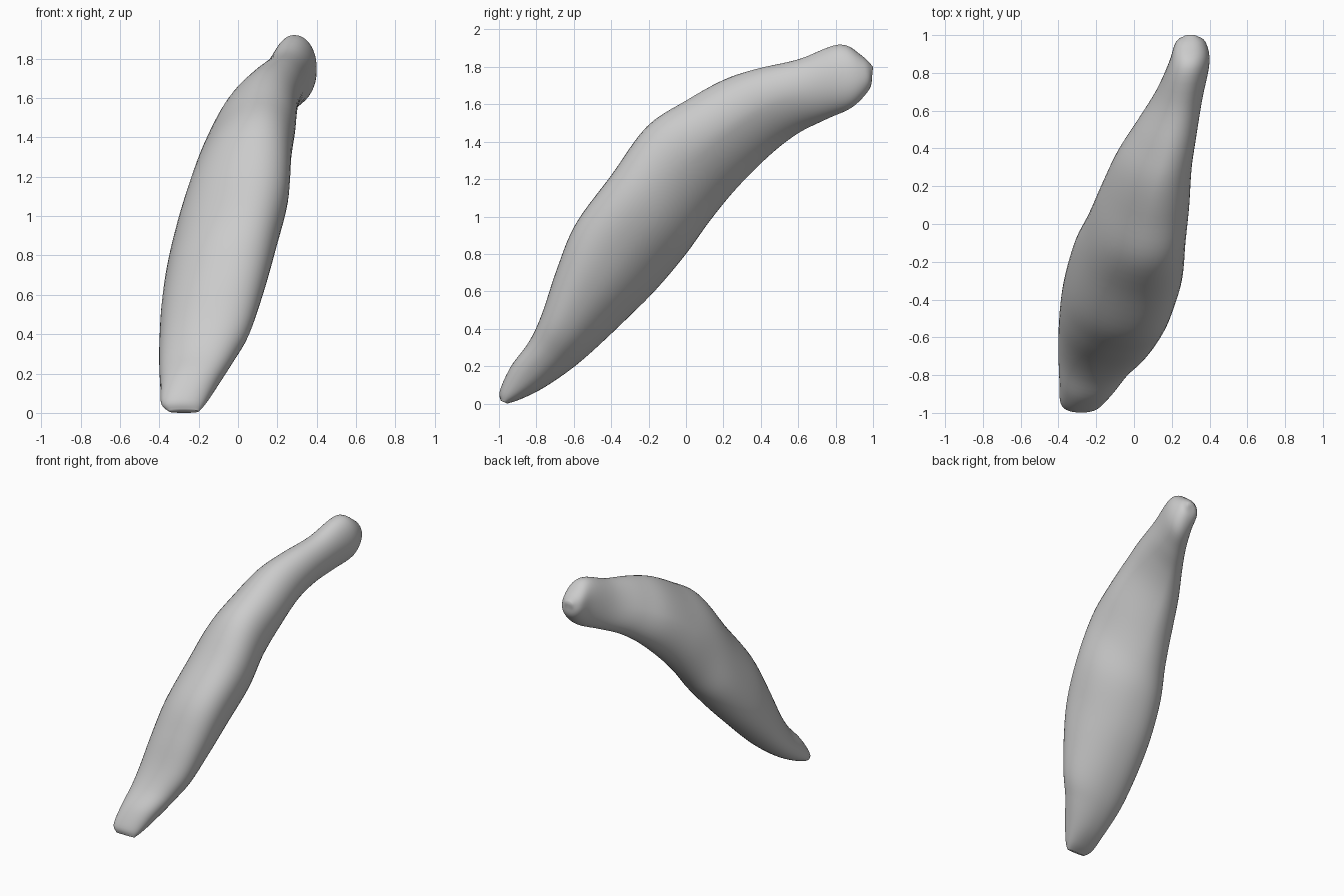
import bpy
import bmesh
import math
from mathutils import Vector

RING_SIDES = 48      # points around each cross-section
STEPS = 5            # rings added between neighbouring stations

# Stations along the bent body, from the foot to the raised tip:
# (crest y, crest z, belly y, belly z, min x, max x, slant, sharpness)
STATIONS = [
    (-.99, .015, -.955, 0, -.35, -.2, 0, .9),
    (-.995, .07, -.88, .025, -.39, -.165, 0, .9),
    (-.935, .2, -.76, .085, -.395, -.1, .15, .9),
    (-.84, .33, -.62, .18, -.4, -.02, .28, .95),
    (-.77, .48, -.5, .28, -.4, .06, .36, .95),
    (-.69, .72, -.32, .45, -.39, .135, .39, .95),
    (-.59, .96, -.16, .61, -.365, .195, .4, .95),
    (-.4, 1.22, 0, .8, -.315, .255, .4, .97),
    (-.21, 1.48, .13, .98, -.245, .272, .38, 1.02),
    (0, 1.62, .27, 1.15, -.18, .292, .34, 1.08),
    (.2, 1.73, .45, 1.33, -.095, .305, .27, 1.1),
    (.38, 1.79, .6, 1.445, .005, .33, .2, 1.07),
    (.6, 1.84, .75, 1.52, .11, .362, .1, 1),
    (.82, 1.92, .89, 1.585, .185, .4, -.05, .95),
    (.94, 1.86, .98, 1.68, .22, .378, -.1, .9),
    (1.0, 1.8, .995, 1.75, .27, .33, 0, .9),
]


def make_material(name, colour):
    material = bpy.data.materials.new(name)
    material.use_nodes = True
    material.diffuse_color = colour
    shader = material.node_tree.nodes["Principled BSDF"]
    shader.inputs["Base Color"].default_value = colour
    shader.inputs["Roughness"].default_value = 0.6
    return material


def smooth_between(a, b, c, d, t):
    """Catmull-Rom blend from b to c."""
    return 0.5 * (2 * b + (c - a) * t + (2 * a - 5 * b + 4 * c - d) * t ** 2
                  + (3 * b - a - 3 * c + d) * t ** 3)


def refined_stations(stations):
    """Insert smooth in-between stations along the body."""
    last = len(stations) - 1
    result = []
    for i in range(last):
        window = [stations[max(0, min(last, i + k))] for k in (-1, 0, 1, 2)]
        for step in range(STEPS):
            t = step / STEPS
            result.append([smooth_between(*values, t) for values in zip(*window)])
    result.append(list(stations[last]))
    return result


def rounded(value, power):
    return math.copysign(abs(value) ** power, value)


def ring_points(station):
    """A soft oval section, slanted so one shoulder sits higher."""
    crest_y, crest_z, belly_y, belly_z, x_min, x_max, slant, sharpness = station
    centre = Vector((x_min + x_max, crest_y + belly_y, crest_z + belly_z)) / 2
    across = Vector(((x_max - x_min) / 2, 0, 0))
    upward = Vector((0, crest_y - belly_y, crest_z - belly_z)) / 2
    for i in range(RING_SIDES):
        angle = math.tau * i / RING_SIDES
        side = rounded(math.cos(angle), sharpness)
        height = rounded(math.sin(angle + slant), sharpness)
        yield centre + across * side + upward * height


def build_body(name, stations, material):
    bm = bmesh.new()
    rings = [[bm.verts.new(point) for point in ring_points(station)]
             for station in refined_stations(stations)]
    # Skin the neighbouring rings
    for lower, upper in zip(rings, rings[1:]):
        for i in range(RING_SIDES):
            j = (i + 1) % RING_SIDES
            bm.faces.new((lower[i], lower[j], upper[j], upper[i]))
    # Close both ends with fans
    for ring in (rings[0], rings[-1]):
        hub = bm.verts.new(sum((v.co for v in ring), Vector()) / RING_SIDES)
        for i in range(RING_SIDES):
            bm.faces.new((ring[i], ring[(i + 1) % RING_SIDES], hub))
    bmesh.ops.recalc_face_normals(bm, faces=bm.faces)

    mesh = bpy.data.meshes.new(name)
    bm.to_mesh(mesh)
    bm.free()
    mesh.materials.append(material)
    body = bpy.data.objects.new(name, mesh)
    bpy.context.collection.objects.link(body)
    return body


# Remove the default object
default_cube = bpy.data.objects.get("Cube")
if default_cube:
    bpy.data.objects.remove(default_cube, do_unlink=True)

# Single curved, tapering body
grey = make_material("plain grey", (0.6, 0.6, 0.6, 1.0))
curved_body = build_body("curved_body", STATIONS, grey)

# Smooth shading
bpy.ops.object.select_all(action="DESELECT")
curved_body.select_set(True)
bpy.context.view_layer.objects.active = curved_body
bpy.ops.object.shade_smooth_by_angle(angle=math.radians(60))
